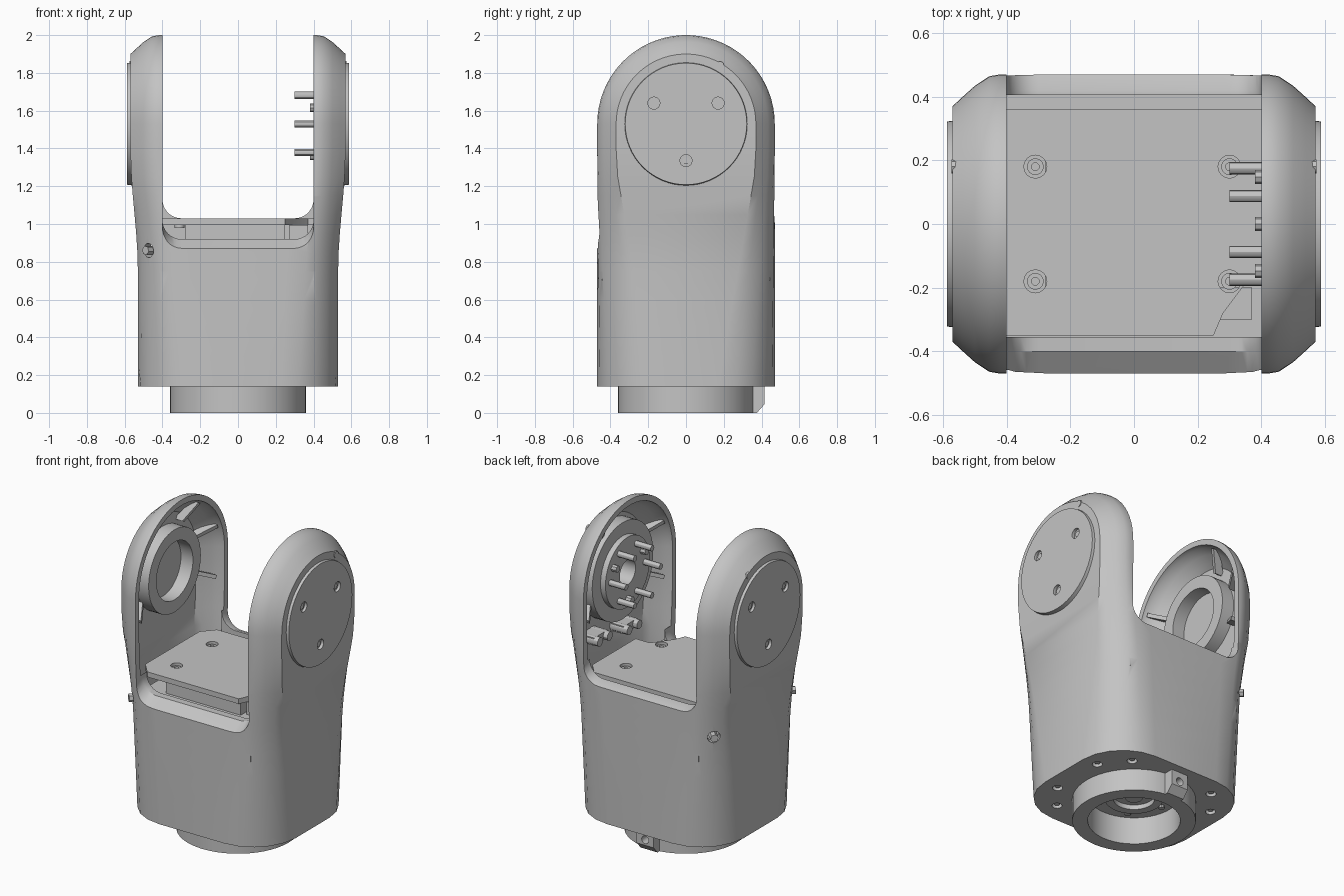
import bpy, bmesh, math
from mathutils import Vector

cube = bpy.data.objects.get("Cube")
if cube:
    bpy.data.objects.remove(cube)

grey = bpy.data.materials.new("light_grey")
grey.use_nodes = True
grey.diffuse_color = (0.55, 0.55, 0.55, 1)
grey.node_tree.nodes["Principled BSDF"].inputs["Base Color"].default_value = (0.55, 0.55, 0.55, 1)

PIVOT = 1.53  # height of the fork axis


def finish(name, bm):
    bmesh.ops.recalc_face_normals(bm, faces=bm.faces)
    mesh = bpy.data.meshes.new(name)
    bm.to_mesh(mesh)
    bm.free()
    mesh.materials.append(grey)
    ob = bpy.data.objects.new(name, mesh)
    bpy.context.collection.objects.link(ob)
    return ob


def cyl(name, r, a, b, n=48, r2=None):
    a, b = Vector(a), Vector(b)
    bm = bmesh.new()
    bmesh.ops.create_cone(bm, cap_ends=True, segments=n, radius1=r,
                          radius2=r if r2 is None else r2, depth=(b - a).length)
    rot = Vector((0, 0, 1)).rotation_difference(b - a).to_matrix()
    for v in bm.verts:
        v.co = rot @ v.co + (a + b) / 2
    return finish(name, bm)


def box(name, lo, hi):
    bm = bmesh.new()
    bmesh.ops.create_cube(bm, size=1)
    for v in bm.verts:
        v.co = [l + (c + 0.5) * (h - l) for c, l, h in zip(v.co, lo, hi)]
    return finish(name, bm)


def loft(name, rings, caps=True):
    bm = bmesh.new()
    rows = [[bm.verts.new(p) for p in ring] for ring in rings]
    n = len(rows[0])
    for r, s in zip(rows, rows[1:]):
        for i in range(n):
            bm.faces.new((r[i], r[(i + 1) % n], s[(i + 1) % n], s[i]))
    for r in (rows[0], rows[-1]):
        if caps:
            bm.faces.new(r)
        else:  # strip cap for mirrored outlines
            for i in range(n // 2 - 1):
                bm.faces.new((r[i], r[i + 1], r[n - 2 - i], r[n - 1 - i]))
    return finish(name, bm)


def boolean(ob, other, op="DIFFERENCE"):
    mod = ob.modifiers.new("cut", "BOOLEAN")
    mod.operation, mod.object, mod.solver = op, other, "EXACT"
    bpy.context.view_layer.objects.active = ob
    bpy.ops.object.modifier_apply(modifier=mod.name)
    bpy.data.objects.remove(other)


def tube(name, r, bore, a, b):
    ob = cyl(name, r, a, b)
    d = (Vector(b) - Vector(a)) * 0.2
    boolean(ob, cyl("bore", bore, Vector(a) - d, Vector(b) + d))
    return ob


def smooth_step(z, lo, hi):
    t = min(max((z - lo) / (hi - lo), 0), 1)
    return t * t * (3 - 2 * t)


def fork_body(name, wall, zb):
    """Upright slab stacked across x: round corners at the foot, bevelled arms above."""
    arm = [(0.3, 0), (0.42, 0), (0.455, 0.006), (0.5, 0.036), (0.54, 0.072), (0.57, 0.1)]
    foot = []
    for i in range(6):
        a = math.pi / 2 * i / 5
        foot.append((0.247 + 0.323 * math.sin(a), 0.3 * (1 - math.cos(a))))

    def outline(side, k):
        zs = [zb, 0.3, 0.45, 0.6, 0.75, 0.85, 0.95, 1.05, 1.15, 1.25, 1.4]
        r = 0.47 - arm[k][1] - wall
        path = [(-1, z) for z in zs]
        for i in range(34):
            a = math.pi * i / 33
            path.append((-math.cos(a), PIVOT + r * math.sin(a)))
        path += [(1, z) for z in reversed(zs)]
        ring = []
        for c, z in path:
            t = min((z - 0.14) / 1.16, 1)
            x, inset = [f + (g - f) * t for f, g in zip(foot[k], arm[k])]
            x *= side * (1 - wall / 0.57) * (0.93 + 0.07 * smooth_step(z, 0.75, 1.4))
            ring.append((x, c * (0.47 - inset - wall), z))
        return ring

    order = range(len(arm))
    return loft(name, [outline(-1, k) for k in reversed(order)] + [outline(1, k) for k in order],
                caps=False)


def notch(stations):
    """U-shaped cutter between the arms; its floor follows (y, z)."""
    rings = []
    for y, z in stations:
        arc = [(0.3 + 0.1 * math.sin(a), z + 0.1 - 0.1 * math.cos(a))
               for a in [math.pi / 2 * i / 8 for i in range(9)]]
        right = arc + [(0.4, 2.3)]
        rings.append([(x, y, h) for x, h in right] + [(-x, y, h) for x, h in reversed(right)])
    return loft("notch", rings)


# Hollow fork shell with thick front and back lips
shell = fork_body("fork_shell", 0, 0.14)
boolean(shell, fork_body("cavity", 0.035, 0.2))
boolean(shell, box("lip", (-0.402, -0.445, 0.7), (0.402, -0.355, 1.03)), "UNION")
boolean(shell, box("lip", (-0.402, 0.405, 0.7), (0.402, 0.445, 1.13)), "UNION")
boolean(shell, notch([(-0.6, 0.777), (-0.4, 0.92), (0.01, 0.92)]))
boolean(shell, notch([(-0.01, 1.03), (0.42, 1.03), (0.6, 0.95)]))
boolean(shell, cyl("recess", 0.27, (0, 0, 0), (0, 0, 0.175)))

# Bolts in the foot and the lower corners
for sx in (-1, 1):
    for sy in (-1, 1):
        for x, y in ((0.43, 0.18), (0.3, 0.34)):
            boolean(shell, cyl("hole", 0.03, (sx * x, sy * y, 0.1), (sx * x, sy * y, 0.17), 16))
            cyl("foot_bolt", 0.018, (sx * x, sy * y, 0.15), (sx * x, sy * y, 0.18), 6)
for sy in (-1, 1):
    a, b = Vector((-0.51, sy * 0.43, 0.86)), Vector((-0.41, sy * 0.33, 0.86))
    boolean(shell, cyl("hole", 0.038, a, b, 16))
    cyl("corner_bolt", 0.025, a + (b - a) * 0.2, b, 6)
for y in (0.04, -0.2):
    boolean(shell, cyl("hole", 0.02, (-0.6, y, 0.2), (-0.515, y, 0.2), 12))

# Neck ring, key and hub under the foot
tube("neck_ring", 0.36, 0.27, (0, 0, 0), (0, 0, 0.145))
key = loft("neck_key", [[(x, 0.33, 0), (x, 0.375, 0), (x, 0.415, 0.045), (x, 0.415, 0.14), (x, 0.33, 0.14)]
                        for x in (-0.06, 0.06)])
boolean(key, cyl("hole", 0.025, (0, 0.36, 0.08), (0, 0.45, 0.08), 16))
tube("hub_ring", 0.17, 0.12, (0, 0, 0.145), (0, 0, 0.18))
cyl("hub_pin", 0.05, (0, 0, 0.15), (0, 0, 0.18), 24)
for i in range(6):
    a = math.tau * i / 6
    p = Vector((0.21 * math.cos(a), 0.21 * math.sin(a), 0.16))
    cyl("hub_bolt", 0.018, p, p + Vector((0, 0, 0.02)), 8)

# Deck plate reaching into both arms, on a box and a tray
deck = loft("deck_plate", [[(-0.4, -0.35, z), (0.25, -0.35, z), (0.28, -0.28, z), (0.37, -0.16, z),
                            (0.47, -0.16, z), (0.47, 0.28, z), (0.4, 0.36, z), (-0.4, 0.36, z),
                            (-0.47, 0.28, z), (-0.47, -0.27, z)] for z in (0.995, 1.028)])
for x in (-0.31, 0.3):
    for y in (-0.18, 0.18):
        boolean(deck, cyl("hole", 0.036, (x, y, 0.98), (x, y, 1.04), 16))
        tube("deck_bolt", 0.026, 0.012, (x, y, 0.98), (x, y, 1.015))
box("deck_box", (-0.28, -0.33, 0.9), (0.25, 0.34, 0.996))
box("deck_post", (0.27, -0.3, 0.9), (0.37, -0.2, 0.996))
box("deck_tray", (-0.42, -0.38, 0.88), (0.42, 0.41, 0.915))

# Round cover on the outside of each arm
for s in (-1, 1):
    cover = cyl("arm_cover", 0.328, (s * 0.545, 0, PIVOT), (s * 0.587, 0, PIVOT), 64, 0.322)
    for y, z in ((-0.17, 1.64), (0.17, 1.64), (0, 1.335)):
        boolean(cover, cyl("hole", 0.032, (s * 0.56, y, z), (s * 0.61, y, z), 16))
        cyl("cover_bolt", 0.02, (s * 0.55, y, z), (s * 0.575, y, z), 6)
    cyl("cover_marker", 0.022, (s * 0.55, 0.18, 1.84), (s * 0.574, 0.18, 1.84), 8)
    # Radial ribs inside the arm
    for deg in (20, 60, 155, 205, 335):
        a = math.radians(deg)
        d, t = Vector((0, math.cos(a), math.sin(a))), Vector((0, -math.sin(a), math.cos(a))) * 0.012
        c = Vector((0, 0, PIVOT))
        tri = [c + d * 0.29 + Vector((s * 0.55, 0, 0)), c + d * 0.42 + Vector((s * 0.47, 0, 0)),
               c + d * 0.42 + Vector((s * 0.42, 0, 0)), c + d * 0.29 + Vector((s * 0.49, 0, 0))]
        loft("arm_rib", [[p - t for p in tri], [p + t for p in tri]])

# Bearing seat inside the right-hand arm
tube("bearing_seat", 0.265, 0.185, (-0.55, 0, PIVOT), (-0.45, 0, PIVOT))

# Drive flange with pins inside the left-hand arm
tube("drive_flange", 0.31, 0.2, (0.45, 0, PIVOT), (0.55, 0, PIVOT))
tube("drive_step", 0.225, 0.08, (0.415, 0, PIVOT), (0.55, 0, PIVOT))
for i in range(6):
    a = math.tau * i / 6
    y, z = 0.175 * math.cos(a), PIVOT + 0.175 * math.sin(a)
    cyl("drive_pin", 0.019, (0.3, y, z), (0.43, y, z), 12)
for i in range(3):
    a = math.tau * (i + 0.25) / 3
    y, z = 0.17 * math.cos(a), PIVOT + 0.17 * math.sin(a)
    cyl("drive_bolt", 0.022, (0.38, y, z), (0.43, y, z), 8)
for y, z in ((0.25, 1.2), (-0.05, 1.16)):
    box("cable_clip", (0.43, y - 0.07, z - 0.025), (0.54, y + 0.07, z + 0.025))
    for dy in (-0.05, 0.05):
        cyl("clip_bolt", 0.028, (0.4, y + dy, z), (0.53, y + dy, z), 12)

# Smooth shading that keeps sharp edges
bpy.ops.object.select_all(action="DESELECT")
for ob in bpy.context.scene.objects:
    if ob.type == "MESH":
        ob.select_set(True)
        bpy.context.view_layer.objects.active = ob
bpy.ops.object.shade_smooth_by_angle(angle=math.radians(30))
